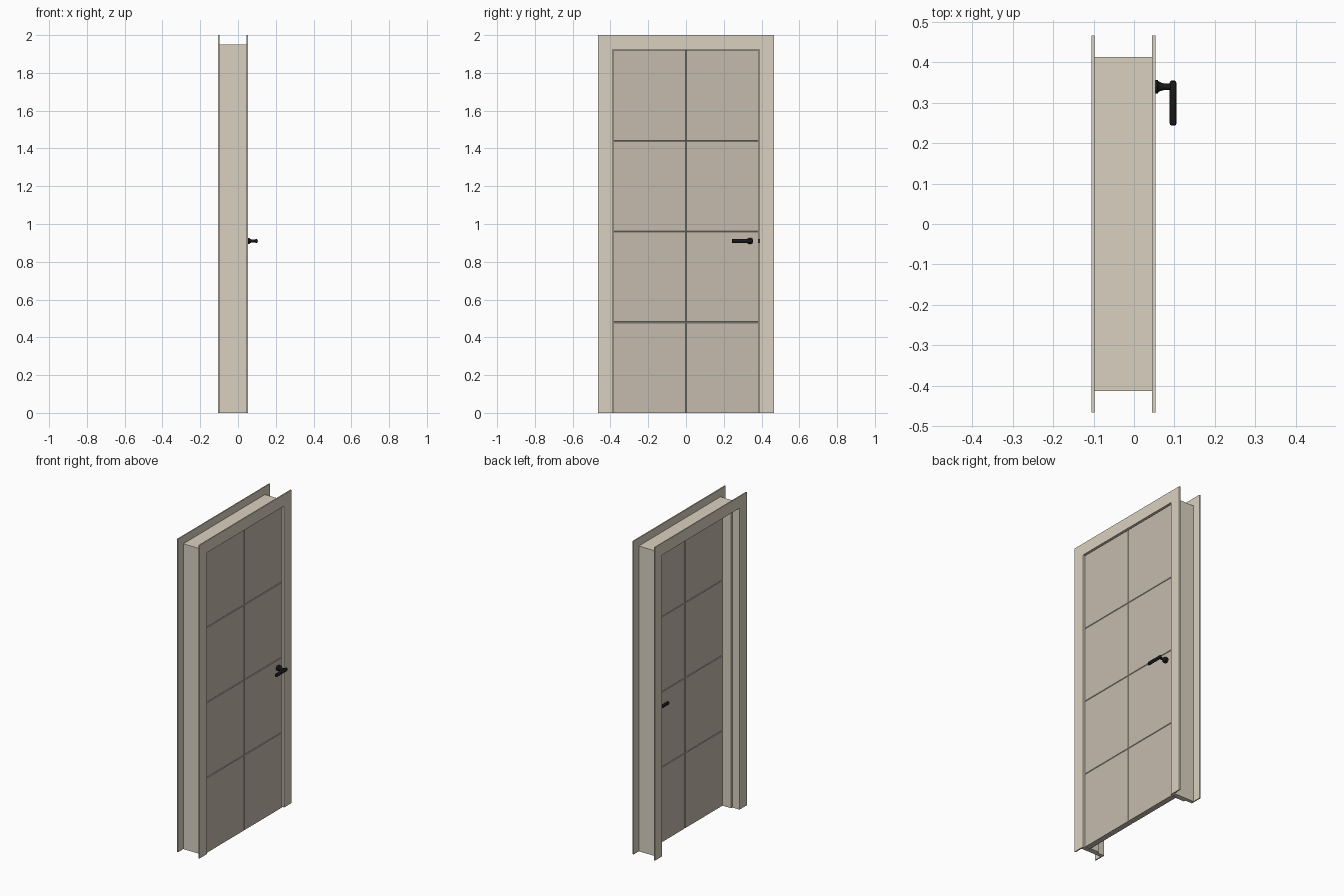
import bpy, bmesh, math
from mathutils import Matrix, Vector

if "Cube" in bpy.data.objects:
    bpy.data.objects.remove(bpy.data.objects["Cube"])


def material(name, rgb):
    m = bpy.data.materials.new(name)
    m.diffuse_color = (*rgb, 1)
    m.use_nodes = True
    m.node_tree.nodes["Principled BSDF"].inputs["Base Color"].default_value = m.diffuse_color
    return m


FRAME = material("frame_paint", (0.70, 0.64, 0.53))
LEAF = material("leaf_paint", (0.56, 0.50, 0.42))
BLACK = material("black_metal", (0.01, 0.01, 0.01))


def finish(bm, name, mat, smooth=False):
    bmesh.ops.recalc_face_normals(bm, faces=bm.faces)
    me = bpy.data.meshes.new(name)
    bm.to_mesh(me)
    bm.free()
    me.materials.append(mat)
    ob = bpy.data.objects.new(name, me)
    bpy.context.collection.objects.link(ob)
    if smooth:
        bpy.ops.object.select_all(action='DESELECT')
        ob.select_set(True)
        bpy.context.view_layer.objects.active = ob
        bpy.ops.object.shade_smooth_by_angle(angle=math.radians(35))
    return ob


def add_box(bm, x0, x1, y0, y1, z0, z1):
    mid = Vector(((x0 + x1) / 2, (y0 + y1) / 2, (z0 + z1) / 2))
    size = Matrix.Diagonal((x1 - x0, y1 - y0, z1 - z0, 1))
    bmesh.ops.create_cube(bm, size=1, matrix=Matrix.Translation(mid) @ size)


def portal(name, x0, x1, inner, outer, z_in, z_out):
    """Two uprights with a header butted between them."""
    bm = bmesh.new()
    add_box(bm, x0, x1, inner, outer, 0, z_out)
    add_box(bm, x0, x1, -outer, -inner, 0, z_out)
    add_box(bm, x0, x1, -inner, inner, z_in, z_out)
    return finish(bm, name, FRAME)


def lathe(bm, profile, axis_matrix, steps=24):
    """Revolve (radius, height) points about local z."""
    rings = []
    for r, h in profile:
        rings.append([bm.verts.new(axis_matrix @ Vector((
            r * math.cos(2 * math.pi * i / steps),
            r * math.sin(2 * math.pi * i / steps), h))) for i in range(steps)])
    for a, b in zip(rings, rings[1:]):
        for i in range(steps):
            j = (i + 1) % steps
            bm.faces.new((a[i], a[j], b[j], b[i]))
    bm.faces.new(rings[0])
    bm.faces.new(rings[-1])


# Frame: casings on both wall faces, jamb lining and door stop
portal("front_casing", 0.045, 0.053, 0.39, 0.465, 1.925, 2.0)
portal("back_casing", -0.105, -0.098, 0.39, 0.465, 1.925, 2.0)
portal("jamb", -0.098, 0.045, 0.39, 0.412, 1.925, 1.95)
portal("door_stop", -0.055, 0.006, 0.378, 0.39, 1.913, 1.925)

# Door leaf: core with chamfered panels that form V grooves on both faces
X0, X1, W, H = 0.007, 0.043, 0.384, 1.92
DEPTH = GROOVE = 0.003
bm = bmesh.new()
add_box(bm, X0 + DEPTH, X1 - DEPTH, -W, W, 0, H)
for base, face in ((X1 - DEPTH, X1), (X0 + DEPTH, X0)):
    for col in range(2):
        for row in range(4):
            y0, y1 = -W + W * col, W * col
            z0, z1 = H / 4 * row, H / 4 * (row + 1)
            a0, a1 = y0 + GROOVE * (col > 0), y1 - GROOVE * (col < 1)
            b0, b1 = z0 + GROOVE * (row > 0), z1 - GROOVE * (row < 3)
            low = [bm.verts.new((base, y, z)) for y, z in
                   ((y0, z0), (y1, z0), (y1, z1), (y0, z1))]
            top = [bm.verts.new((face, y, z)) for y, z in
                   ((a0, b0), (a1, b0), (a1, b1), (a0, b1))]
            new = [bm.faces.new(top)]
            for i in range(4):
                j = (i + 1) % 4
                new.append(bm.faces.new((low[i], low[j], top[j], top[i])))
            if face == X0:
                bmesh.ops.reverse_faces(bm, faces=new)
me_leaf = finish(bm, "door_leaf", LEAF)

# Lever handles: flared rose and neck, with a rounded bar
HY, HZ = 0.339, 0.91
for name, x, s in (("front_handle", X1, 1), ("back_handle", X0, -1)):
    bm = bmesh.new()
    out = Matrix.Translation((x, HY, HZ)) @ Matrix.Rotation(s * math.pi / 2, 4, 'Y')
    lathe(bm, [(0.017, 0), (0.017, 0.015), (0.013, 0.018), (0.010, 0.024),
               (0.0075, 0.034), (0.0075, 0.052)], out)
    bar = (Matrix.Translation((x + s * 0.0535, 0.243, HZ))
           @ Matrix.Rotation(-math.pi / 2, 4, 'X') @ Matrix.Diagonal((0.0085, 0.0115, 1, 1)))
    lathe(bm, [(0.5, 0), (0.85, 0.002), (1, 0.006), (1, 0.105),
               (0.85, 0.109), (0.5, 0.111)], bar)
    finish(bm, name, BLACK, smooth=True)

# Latch tongue bridging the gap to the jamb
bm = bmesh.new()
add_box(bm, 0.016, 0.034, 0.382, 0.392, HZ - 0.011, HZ + 0.011)
finish(bm, "latch", BLACK)
